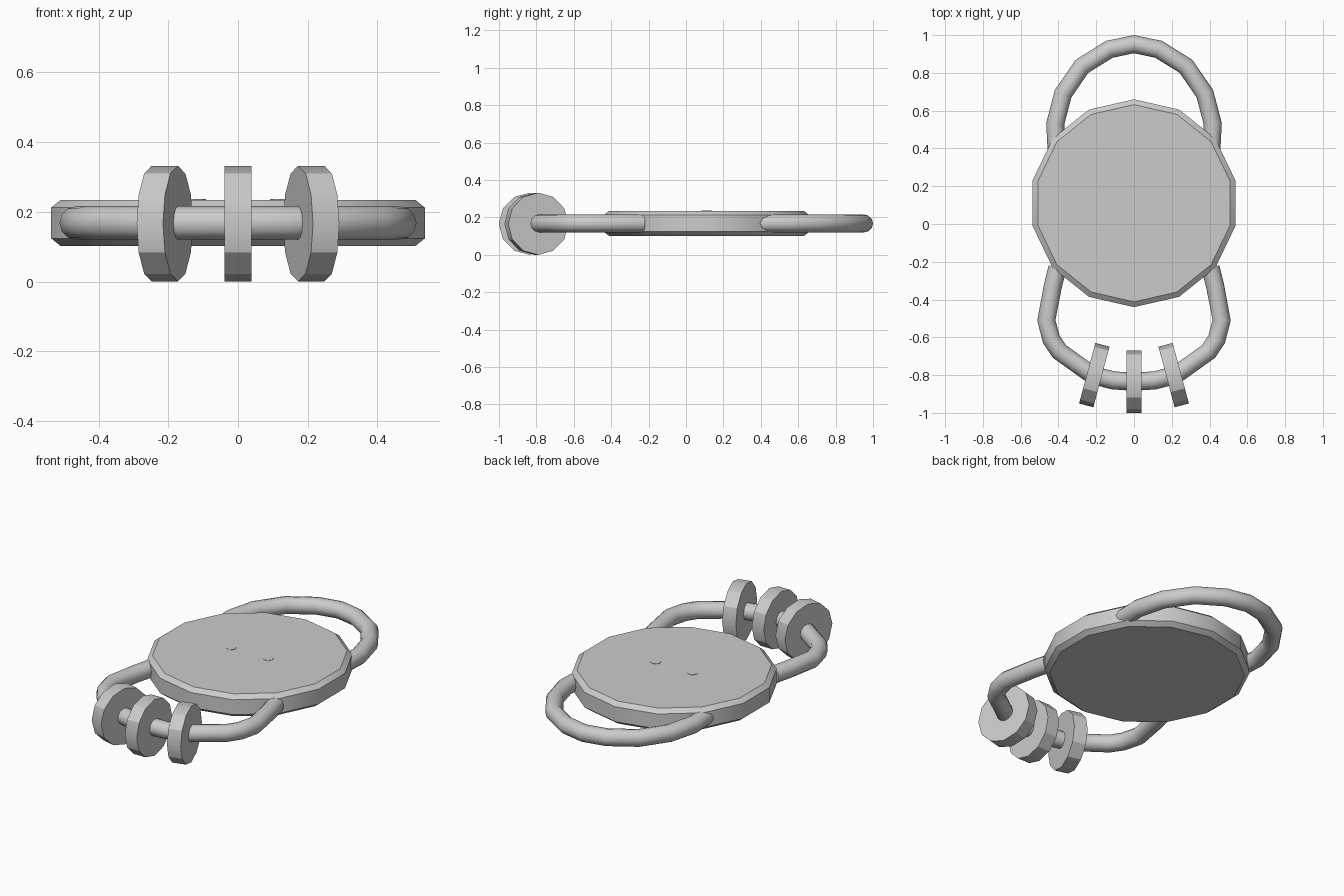
import bpy, bmesh, math
from mathutils import Vector, Matrix

if "Cube" in bpy.data.objects:
    bpy.data.objects.remove(bpy.data.objects["Cube"])

Z = 0.168        # shared mid-height of plate and rings
TUBE = 0.048


def finish(obj, angle=30):
    bpy.ops.object.select_all(action='DESELECT')
    obj.select_set(True)
    bpy.context.view_layer.objects.active = obj
    bpy.ops.object.shade_smooth_by_angle(angle=math.radians(angle))


def lathe(name, profile, sides, matrix):
    """Capped solid of revolution from (radius, height) pairs."""
    bm = bmesh.new()
    rings = []
    for r, h in profile:
        rings.append([bm.verts.new((r * math.sin(2 * math.pi * i / sides),
                                    r * math.cos(2 * math.pi * i / sides), h))
                      for i in range(sides)])
    for a, b in zip(rings, rings[1:]):
        for i in range(sides):
            j = (i + 1) % sides
            bm.faces.new((a[i], a[j], b[j], b[i]))
    bm.faces.new(rings[0])
    bm.faces.new(rings[-1])
    bmesh.ops.recalc_face_normals(bm, faces=bm.faces)
    mesh = bpy.data.meshes.new(name)
    bm.to_mesh(mesh)
    bm.free()
    obj = bpy.data.objects.new(name, mesh)
    obj.matrix_world = matrix
    bpy.context.collection.objects.link(obj)
    finish(obj)
    return obj


def tube(name, half):
    """Round tube along a path given for x >= 0 and mirrored."""
    pts = half + [(-x, y) for x, y in reversed(half[:-1])]
    curve = bpy.data.curves.new(name, 'CURVE')
    curve.dimensions = '3D'
    curve.bevel_depth = TUBE
    curve.bevel_resolution = 4
    curve.use_fill_caps = True
    spline = curve.splines.new('POLY')
    spline.points.add(len(pts) - 1)
    for p, (x, y) in zip(spline.points, pts):
        p.co = (x, y, Z, 1)
    obj = bpy.data.objects.new(name, curve)
    bpy.context.collection.objects.link(obj)
    bpy.ops.object.select_all(action='DESELECT')
    obj.select_set(True)
    bpy.context.view_layer.objects.active = obj
    bpy.ops.object.convert(target='MESH')
    finish(bpy.context.view_layer.objects.active, 50)


# Chamfered 14-sided plate
lathe("plate", [(0.522, -0.066), (0.55, -0.044), (0.55, 0.044), (0.522, 0.066)],
      14, Matrix.Translation((0, 0.11, Z)))

# Two tiny studs barely showing on the plate top
for side, x in (("left", -0.12), ("right", 0.12)):
    lathe("stud_" + side, [(0.028, -0.01), (0.028, 0.068)], 8,
          Matrix.Translation((x, 0.11, Z)))

# Rear handle loop
tube("rear_handle", [(0.40, 0.34), (0.41, 0.40), (0.417, 0.53), (0.375, 0.69),
                     (0.275, 0.835), (0.13, 0.925), (0, 0.952)])

# Front loop carrying the beads
tube("front_loop", [(0.405, -0.23), (0.43, -0.33), (0.464, -0.51), (0.438, -0.61),
                    (0.395, -0.675), (0.22, -0.80), (0.11, -0.828), (0, -0.835)])

# Three disc beads, the outer two turned along the loop
for name, x, y, turn in (("left", -0.21, -0.80, -15), ("centre", 0, -0.835, 0),
                         ("right", 0.21, -0.80, 15)):
    m = (Matrix.Translation((x, y, 0.166))
         @ Matrix.Rotation(math.radians(turn), 4, 'Z')
         @ Matrix.Rotation(math.radians(90), 4, 'Y'))
    lathe("bead_" + name, [(0.166, -0.039), (0.166, 0.039)], 12, m)
